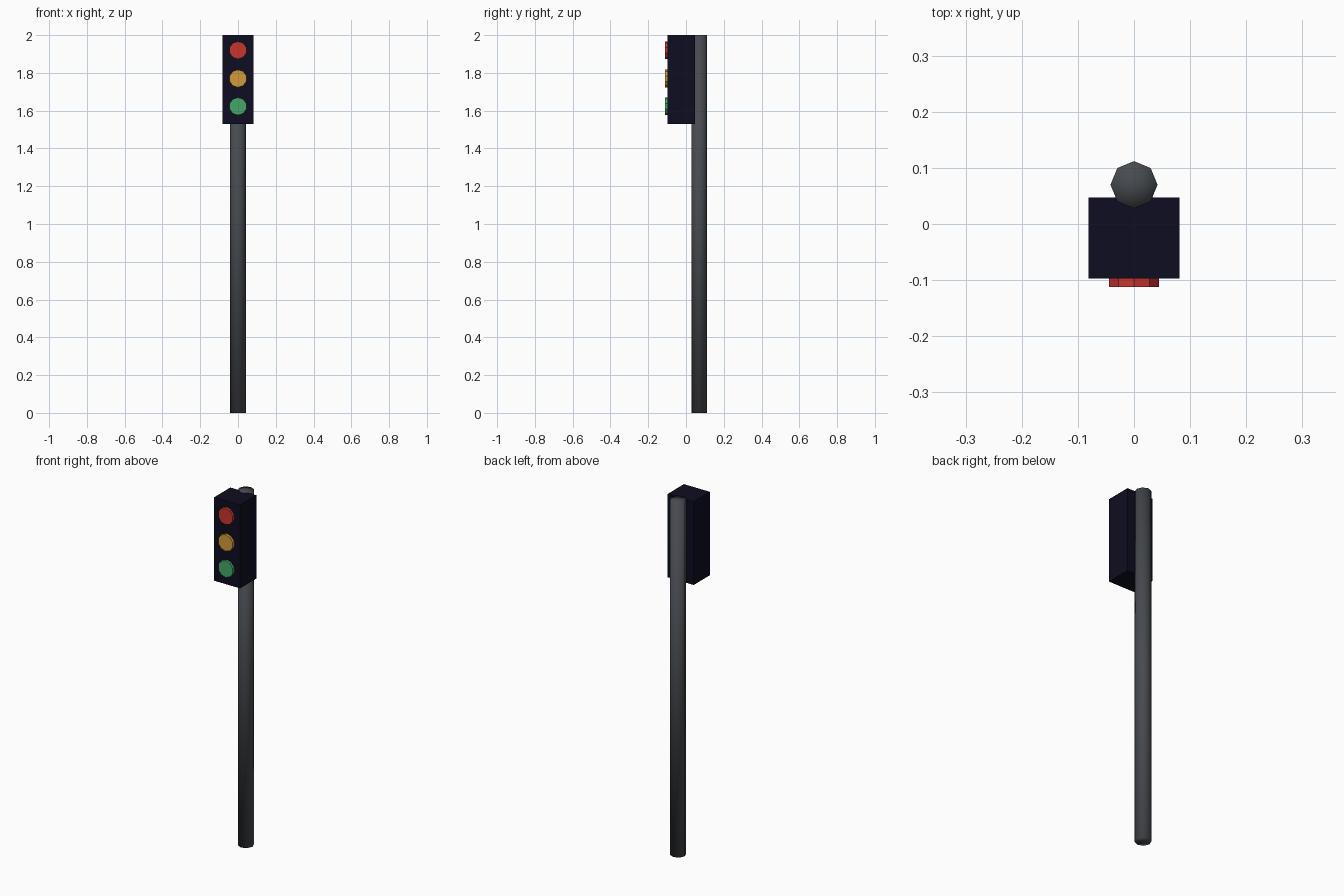
import bpy
import math

if "Cube" in bpy.data.objects:
    bpy.data.objects.remove(bpy.data.objects["Cube"])


def material(name, rgb):
    mat = bpy.data.materials.new(name)
    mat.diffuse_color = (*rgb, 1.0)
    mat.use_nodes = True
    mat.node_tree.nodes["Principled BSDF"].inputs["Base Color"].default_value = mat.diffuse_color
    return mat


def finish(name, mat):
    obj = bpy.context.object
    obj.name = name
    obj.data.materials.append(mat)
    return obj


grey = material("pole_grey", (0.062, 0.070, 0.080))
navy = material("dark_navy", (0.004, 0.004, 0.015))
red = material("signal_red", (0.58, 0.036, 0.028))
amber = material("signal_amber", (0.64, 0.33, 0.042))
green = material("signal_green", (0.056, 0.39, 0.14))

# Eight-sided pole, smooth all over including its ends
bpy.ops.mesh.primitive_cylinder_add(vertices=8, radius=0.042, depth=2.0,
                                    end_fill_type='TRIFAN', location=(0, 0.07, 1.0))
finish("pole", grey)
bpy.ops.object.shade_smooth()

# Signal housing in front of the pole
bpy.ops.mesh.primitive_cube_add(size=1, location=(0, -0.025, 1.765))
housing = finish("signal_housing", navy)
housing.scale = (0.162, 0.144, 0.47)

# Three ten-sided lamps standing proud of the housing
for name, z, mat in (("red_lamp", 1.92, red),
                     ("amber_lamp", 1.77, amber),
                     ("green_lamp", 1.623, green)):
    bpy.ops.mesh.primitive_cylinder_add(vertices=10, radius=0.047, depth=0.02,
                                        location=(0, -0.102, z),
                                        rotation=(math.pi / 2, 0, 0))
    finish(name, mat)
